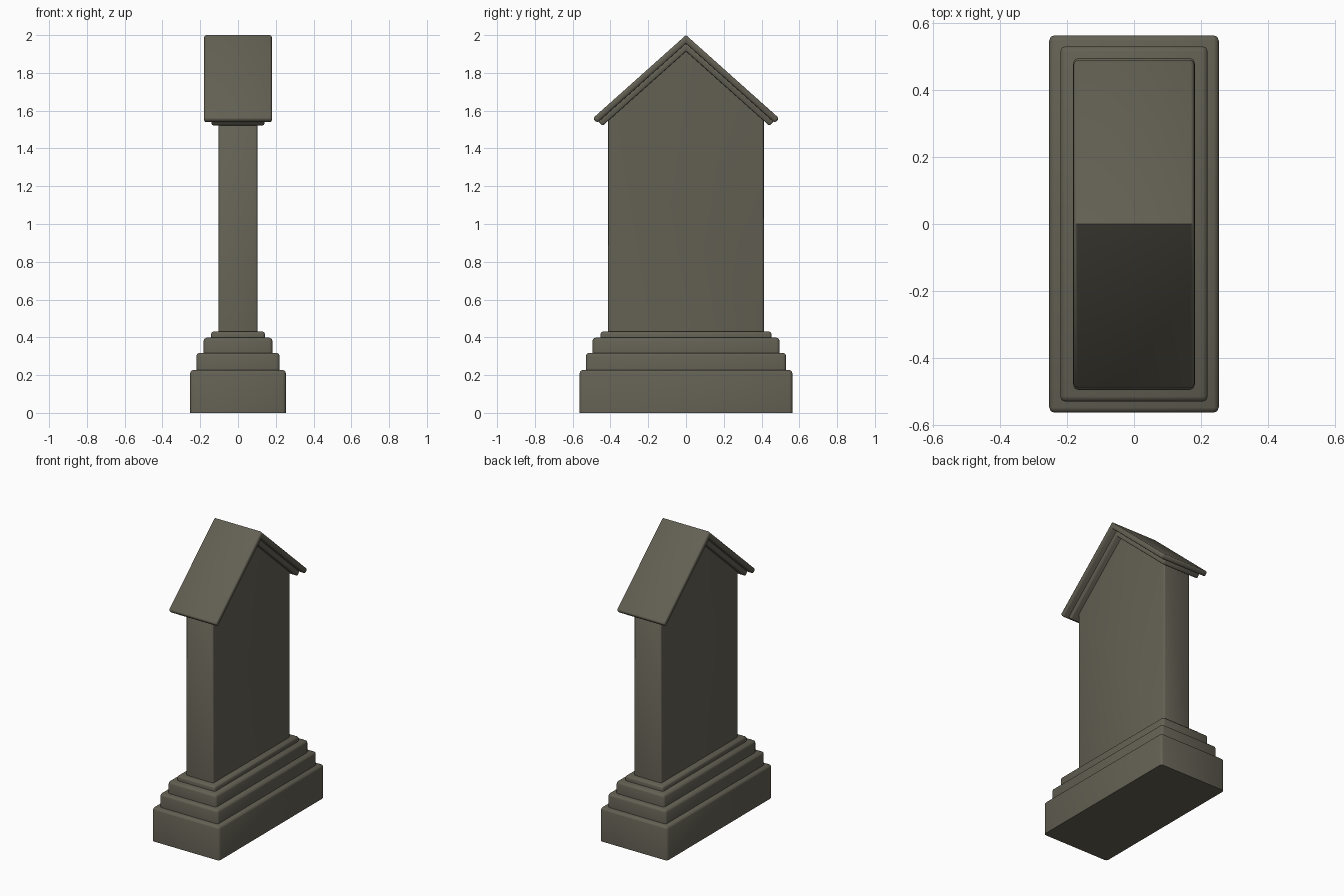
import bpy, bmesh, math

if "Cube" in bpy.data.objects:
    bpy.data.objects.remove(bpy.data.objects["Cube"])

stone = bpy.data.materials.new("dark_grey_stone")
stone.diffuse_color = (0.125, 0.117, 0.087, 1)
stone.use_nodes = True
stone.node_tree.nodes["Principled BSDF"].inputs["Base Color"].default_value = stone.diffuse_color


def prism(name, profile, half_x, bevel, pick):
    """Extrude a y-z outline along x and round the edges chosen by pick."""
    bm = bmesh.new()
    face = bm.faces.new([bm.verts.new((-half_x, y, z)) for y, z in profile])
    ext = bmesh.ops.extrude_face_region(bm, geom=[face])
    for v in ext["geom"]:
        if isinstance(v, bmesh.types.BMVert):
            v.co.x = half_x
    bmesh.ops.recalc_face_normals(bm, faces=bm.faces)
    edges = [e for e in bm.edges if pick(e.verts[0].co, e.verts[1].co)]
    bmesh.ops.bevel(bm, geom=edges, offset=bevel, segments=2, profile=0.5,
                    affect='EDGES', clamp_overlap=True)
    bmesh.ops.recalc_face_normals(bm, faces=bm.faces)
    mesh = bpy.data.meshes.new(name)
    bm.to_mesh(mesh)
    bm.free()
    mesh.materials.append(stone)
    obj = bpy.data.objects.new(name, mesh)
    bpy.context.collection.objects.link(obj)
    bpy.context.view_layer.objects.active = obj
    obj.select_set(True)
    bpy.ops.object.shade_smooth_by_angle(angle=math.radians(50))
    obj.select_set(False)
    return obj


# Stepped plinth: rounded on the upright and top edges only
z0 = 0.0
for i, (hx, hy, z1, r) in enumerate([(0.253, 0.563, 0.227, 0.016),
                                     (0.22, 0.53, 0.318, 0.016),
                                     (0.182, 0.495, 0.398, 0.016),
                                     (0.143, 0.452, 0.43, 0.012)]):
    prism(f"plinth_step_{i + 1}", [(-hy, z0), (hy, z0), (hy, z1), (-hy, z1)],
          hx, r, lambda a, b, base=z0: max(a.z, b.z) > base + 0.001)
    z0 = z1

# Upright slab with a gabled top, hidden under the roof
prism("upright_slab", [(-0.412, 0.43), (0.412, 0.43), (0.412, 1.55),
                       (0, 1.925), (-0.412, 1.55)], 0.103, 0.01,
      lambda a, b: abs(a.z - b.z) > 1)


# Gabled roof layers: chevrons with square-cut eaves
def chevron(name, apex, eave_y, drop, half_x, bevel):
    slope = 0.893
    n = math.hypot(1, slope)
    t = drop / n                         # thickness measured square to the slope
    top = (eave_y, apex - slope * eave_y)
    low = (top[0] - t * slope / n, top[1] - t / n)
    pts = [(-top[0], top[1]), (-low[0], low[1]), (0, apex - drop), low, top, (0, apex)]
    prism(name, pts, half_x, bevel,
          lambda a, b: not (abs(a.y) < 1e-4 and abs(b.y) < 1e-4))


chevron("roof_moulding", 1.96, 0.465, 0.046, 0.14, 0.008)
chevron("roof", 2.0, 0.493, 0.045, 0.18, 0.011)
